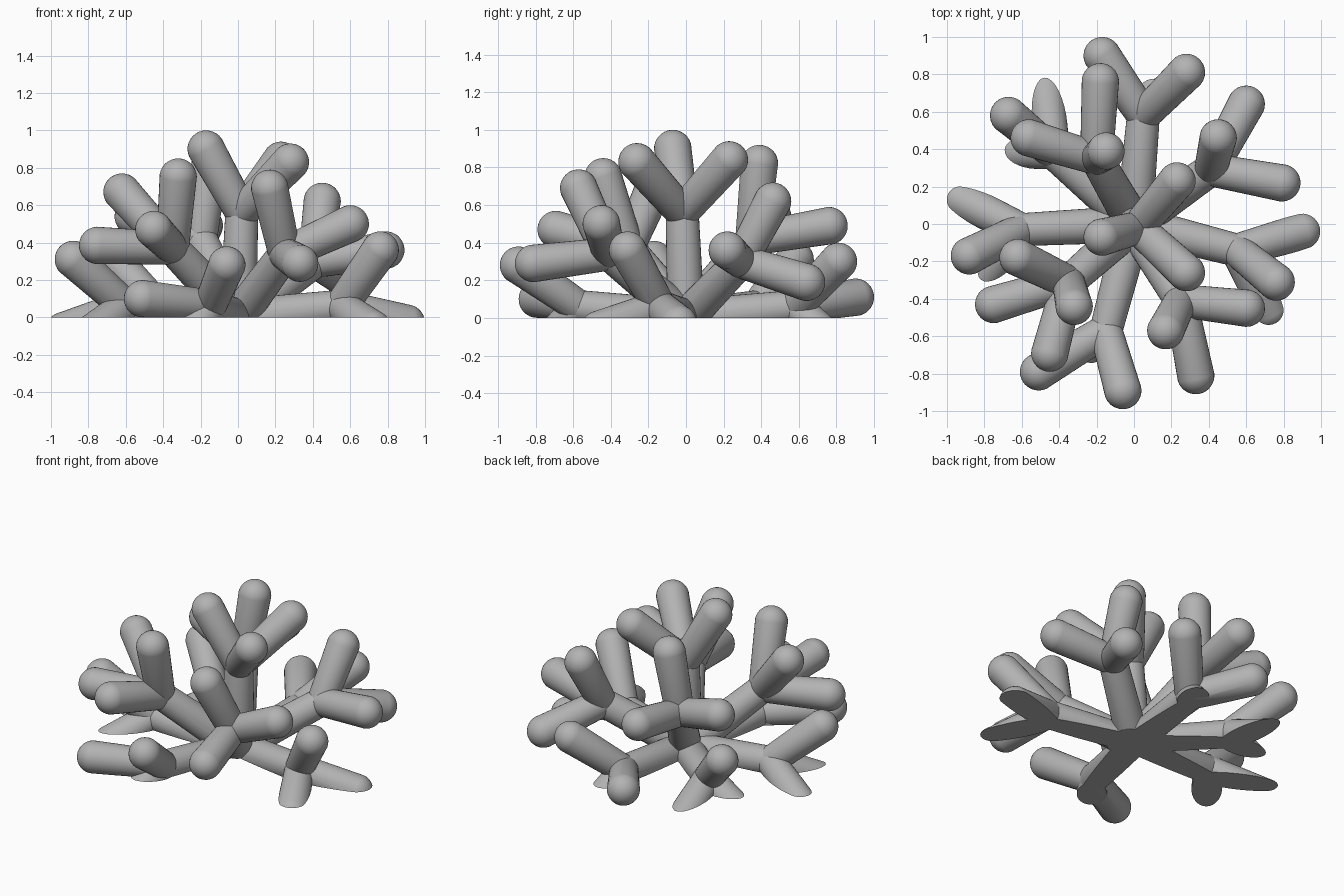
import bpy, bmesh, math
from mathutils import Vector, Matrix

cube = bpy.data.objects.get("Cube")
if cube:
    bpy.data.objects.remove(cube, do_unlink=True)

ARM_R, FORK_R, TIP_R = 0.1, 0.088, 0.1

# Single flat colour
grey = bpy.data.materials.new("coral_grey")
grey.use_nodes = True
colour = (0.45, 0.45, 0.45, 1)
grey.diffuse_color = colour
grey.node_tree.nodes["Principled BSDF"].inputs["Base Color"].default_value = colour


def add_capsule(bm, start, end, r0, r1):
    """Round-ended rod, trimmed flat at the ground."""
    start, end = Vector(start), Vector(end)
    axis = end - start
    turn = axis.to_track_quat('Z', 'Y').to_matrix().to_4x4()
    verts = bmesh.ops.create_uvsphere(bm, u_segments=32, v_segments=17, radius=1)["verts"]
    for v in verts:
        upper = v.co.z > 0
        v.co *= r1 if upper else r0
        if upper:
            v.co.z += axis.length
    bmesh.ops.transform(bm, verts=verts, matrix=Matrix.Translation(start) @ turn)
    edges = {e for v in verts for e in v.link_edges}
    faces = {f for v in verts for f in v.link_faces}
    cut = bmesh.ops.bisect_plane(bm, geom=list(verts) + list(edges) + list(faces), dist=1e-5,
                                 plane_co=(0, 0, 0), plane_no=(0, 0, -1), clear_outer=True)
    rim = [g for g in cut["geom_cut"] if isinstance(g, bmesh.types.BMEdge)]
    if rim:
        bmesh.ops.edgeloop_fill(bm, edges=rim)


def add_frond(name, fork, tips):
    """One arm from the centre that forks into several stubby tips."""
    bm = bmesh.new()
    add_capsule(bm, (0, 0, 0), fork, ARM_R, FORK_R)
    for tip in tips:
        add_capsule(bm, fork, tip, FORK_R, TIP_R)
    bmesh.ops.recalc_face_normals(bm, faces=bm.faces)
    mesh = bpy.data.meshes.new(name)
    bm.to_mesh(mesh)
    bm.free()
    mesh.materials.append(grey)
    obj = bpy.data.objects.new(name, mesh)
    bpy.context.collection.objects.link(obj)
    return obj


# Fork point of each arm, then the centres of its rounded tips
fronds = [
    add_frond("top_frond", (0.02, -0.02, 0.56),
              [(-0.17, -0.07, 0.9), (0.23, 0.23, 0.84), (0.28, -0.26, 0.83)]),
    add_frond("upper_back_left_frond", (0.41, 0.29, 0.3),
              [(0.6, 0.64, 0.19), (0.45, 0.46, 0.62), (0.79, 0.22, 0.36)]),
    add_frond("upper_front_left_frond", (0.25, -0.41, 0.34),
              [(0.17, -0.57, 0.69), (0.6, -0.45, 0.5), (0.33, -0.81, 0.29)]),
    add_frond("upper_front_right_frond", (-0.35, -0.31, 0.37),
              [(-0.45, -0.69, 0.47), (-0.32, -0.44, 0.75),
               (-0.62, -0.18, 0.67), (-0.75, -0.43, 0.385)]),
    add_frond("upper_back_right_frond", (-0.2, 0.35, 0.42),
              [(-0.18, 0.76, 0.49), (-0.56, 0.46, 0.54), (-0.15, 0.39, 0.82)]),
    add_frond("low_left_frond", (0.55, -0.14, 0.06),
              [(0.9, -0.04, -0.03), (0.76, -0.31, 0.36), (0.72, -0.46, -0.06)]),
    add_frond("low_back_frond", (0.05, 0.58, 0.06),
              [(-0.17, 0.9, 0.11), (0.28, 0.81, 0.3), (0.16, 0.85, -0.2)]),
    add_frond("low_front_frond", (-0.15, -0.57, 0.06),
              [(-0.06, -0.89, 0.28), (-0.51, -0.79, 0.1), (-0.32, -0.79, -0.2)]),
    add_frond("low_right_frond", (-0.6, -0.03, 0.06),
              [(-0.88, -0.17, 0.31), (-0.93, 0.13, -0.07), (-0.82, -0.3, -0.11)]),
    add_frond("low_back_right_frond", (-0.43, 0.38, 0.06),
              [(-0.67, 0.58, 0.31), (-0.475, 0.74, -0.09), (-0.76, 0.4, -0.16)]),
]

# Smooth rods with a crisp ground edge
bpy.ops.object.select_all(action='DESELECT')
for obj in fronds:
    obj.select_set(True)
bpy.context.view_layer.objects.active = fronds[0]
bpy.ops.object.shade_smooth_by_angle(angle=math.radians(30))
